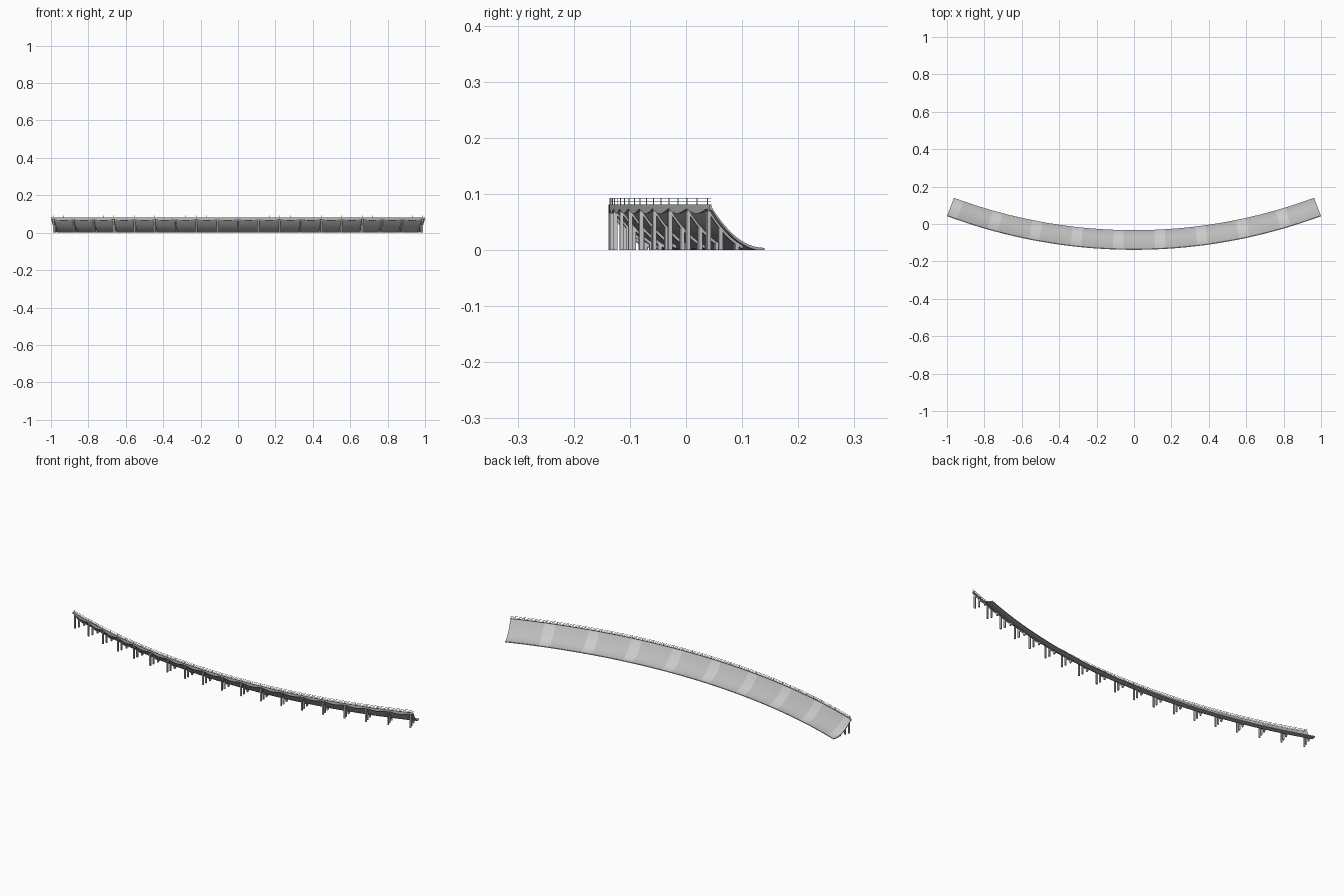
import bpy, bmesh, math
from mathutils import Vector

if "Cube" in bpy.data.objects:
    bpy.data.objects.remove(bpy.data.objects["Cube"])

CY, R_IN, R_OUT = 2.73, 2.763, 2.867     # arc centre and track radii
END = math.radians(20.4)
SEG, PROF = 72, 14
BENT = math.radians(20.1)
BENTS = 19


def pt(a, r, z):
    return Vector((r * math.sin(a), CY - r * math.cos(a), z))


def height(r):
    t = max(0.0, min(1.0, (r - R_IN) / (R_OUT - R_IN)))
    return 0.004 + 0.077 * t ** 2.1


def mat(name, v):
    m = bpy.data.materials.new(name)
    m.diffuse_color = (v, v, v, 1)
    m.use_nodes = True
    m.node_tree.nodes["Principled BSDF"].inputs["Base Color"].default_value = m.diffuse_color
    return m


def finish(name, bm, mats, smooth=False):
    bmesh.ops.recalc_face_normals(bm, faces=bm.faces)
    me = bpy.data.meshes.new(name)
    bm.to_mesh(me)
    bm.free()
    ob = bpy.data.objects.new(name, me)
    bpy.context.collection.objects.link(ob)
    for m in mats:
        me.materials.append(m)
    if smooth:
        bpy.context.view_layer.objects.active = ob
        ob.select_set(True)
        bpy.ops.object.shade_smooth_by_angle(angle=math.radians(30))
        ob.select_set(False)
    return ob


def sweep(bm, section, angles, stripe=None):
    """Sweep a closed (r, z) section along the arc; section may depend on angle."""
    rings = [[bm.verts.new(pt(a, r, z)) for r, z in section(a)] for a in angles]
    n = len(rings[0])
    for i in range(len(rings) - 1):
        for j in range(n):
            k = (j + 1) % n
            f = bm.faces.new((rings[i][j], rings[i][k], rings[i + 1][k], rings[i + 1][j]))
            if stripe and stripe(i, j):
                f.material_index = 1
    bm.faces.new(rings[0])
    bm.faces.new(rings[-1])


def rect(r0, r1, z0, z1):
    return [(r0, z0), (r1, z0), (r1, z1), (r0, z1)]


concrete = mat("concrete", 0.5)
pale = mat("pale_concrete", 0.68)
angles = [-END + 2 * END * i / SEG for i in range(SEG + 1)]
radii = [R_IN + (R_OUT - R_IN) * j / PROF for j in range(PROF + 1)]
deck = [(r, height(r)) for r in radii]
deck += [(r, max(0.0, height(r) - 0.005)) for r in reversed(radii)]

# banked deck with pale stripes every eighth segment
bm = bmesh.new()
sweep(bm, lambda a: deck, angles, lambda i, j: i % 8 < 2 and j < PROF)
finish("banked_deck", bm, [concrete, pale], True)

# outer edge beam with a scalloped lower edge between the columns
step = 2 * BENT / (BENTS - 1)


def fascia(a):
    low = 0.074 - 0.009 * abs(math.sin(math.pi * (a + BENT) / step))
    return rect(R_OUT - 0.003, R_OUT + 0.001, low, 0.081)


bm = bmesh.new()
sweep(bm, fascia, [-END + 2 * END * i / 180 for i in range(181)])
finish("edge_beam", bm, [concrete])

# bents: three columns and a rib under the deck
cols, ribs = bmesh.new(), bmesh.new()
for i in range(BENTS):
    a = -BENT + step * i
    for r in (2.8645, 2.842, 2.811):
        top = height(r - 0.0035) - 0.003
        da = 0.0035 / r
        sweep(cols, lambda x: rect(r - 0.0035, r + 0.0035, 0, top), [a - da, a + da])
    rib_r = radii[5:]
    rib = [(r, height(r) - 0.004) for r in rib_r]
    rib += [(r, max(0.001, height(r) - 0.011)) for r in reversed(rib_r)]
    sweep(ribs, lambda x: rib, [a - 0.0009, a + 0.0009])
finish("support_columns", cols, [pale])
finish("deck_ribs", ribs, [concrete])

# guard rail along the high edge
bm = bmesh.new()
rr = R_OUT - 0.001
for z in (0.086, 0.0925):
    sweep(bm, lambda a: rect(rr - 0.0006, rr + 0.0006, z - 0.0006, z + 0.0006), angles)
for i in range(2 * BENTS - 1):
    a = -BENT + step * i / 2
    sweep(bm, lambda x: rect(rr - 0.0007, rr + 0.0007, 0.079, 0.093), [a - 0.00025, a + 0.00025])
finish("guard_rail", bm, [pale])
